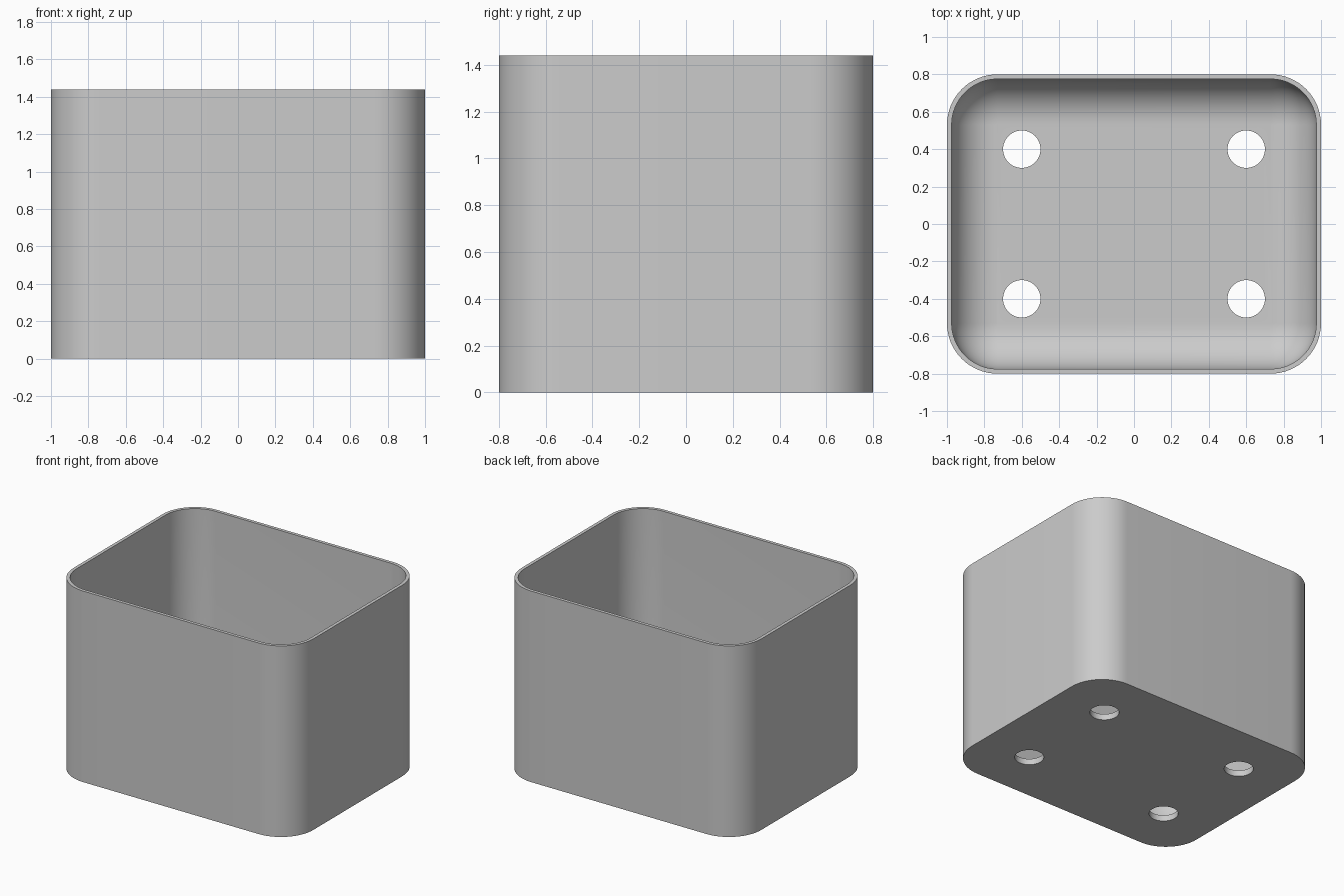
import bpy
import bmesh
import math

cube = bpy.data.objects.get("Cube")
if cube:
    bpy.data.objects.remove(cube, do_unlink=True)

HALF_X, HALF_Y, HEIGHT = 1.0, 0.8, 1.44
CORNER, WALL, FLOOR = 0.27, 0.025, 0.045
FILLET = 0.24
CORNER_STEPS, FILLET_STEPS = 16, 14

grey = bpy.data.materials.new("plain grey")
grey.use_nodes = True
colour = (0.6, 0.6, 0.6, 1)
grey.diffuse_color = colour
grey.node_tree.nodes["Principled BSDF"].inputs["Base Color"].default_value = colour


def rounded_ring(bm, inset, z):
    """Rounded rectangle of vertices, moved inwards by inset."""
    radius = CORNER - inset
    ring = []
    for quarter, (sx, sy) in enumerate([(1, 1), (-1, 1), (-1, -1), (1, -1)]):
        for i in range(CORNER_STEPS + 1):
            a = math.pi / 2 * (quarter + i / CORNER_STEPS)
            ring.append(bm.verts.new((sx * (HALF_X - CORNER) + radius * math.cos(a),
                                      sy * (HALF_Y - CORNER) + radius * math.sin(a), z)))
    return ring


# Section of the wall: outside, rim, inside, then the rounded foot
section = [(0, 0), (0, HEIGHT), (WALL, HEIGHT)]
for i in range(FILLET_STEPS + 1):
    a = math.pi / 2 * i / FILLET_STEPS
    section.append((WALL + FILLET * (1 - math.cos(a)),
                    FLOOR + FILLET * (1 - math.sin(a))))

# Open container body
bm = bmesh.new()
rings = [rounded_ring(bm, inset, z) for inset, z in section]
for low, high in zip(rings, rings[1:]):
    for i in range(len(low)):
        j = (i + 1) % len(low)
        bm.faces.new((low[i], low[j], high[j], high[i]))
bm.faces.new(rings[0][::-1])
bm.faces.new(rings[-1])
bmesh.ops.recalc_face_normals(bm, faces=bm.faces)
mesh = bpy.data.meshes.new("container")
bm.to_mesh(mesh)
bm.free()
container = bpy.data.objects.new("container", mesh)
bpy.context.collection.objects.link(container)
mesh.materials.append(grey)

# Four drain holes through the floor
bm = bmesh.new()
for x in (-0.6, 0.6):
    for y in (-0.4, 0.4):
        made = bmesh.ops.create_cone(bm, cap_ends=True, segments=48,
                                     radius1=0.1, radius2=0.1, depth=0.4)
        bmesh.ops.translate(bm, verts=made["verts"], vec=(x, y, 0))
cutter_mesh = bpy.data.meshes.new("hole_cutter")
bm.to_mesh(cutter_mesh)
bm.free()
cutter_mesh.materials.append(grey)
cutter = bpy.data.objects.new("hole_cutter", cutter_mesh)
cutter.hide_render = True
bpy.context.collection.objects.link(cutter)

cut = container.modifiers.new("drain_holes", "BOOLEAN")
cut.operation = "DIFFERENCE"
cut.solver = "EXACT"
cut.object = cutter

bpy.ops.object.select_all(action="DESELECT")
container.select_set(True)
bpy.context.view_layer.objects.active = container
bpy.ops.object.modifier_apply(modifier=cut.name)
bpy.data.objects.remove(cutter, do_unlink=True)
bpy.ops.object.shade_smooth_by_angle(angle=math.radians(30))
